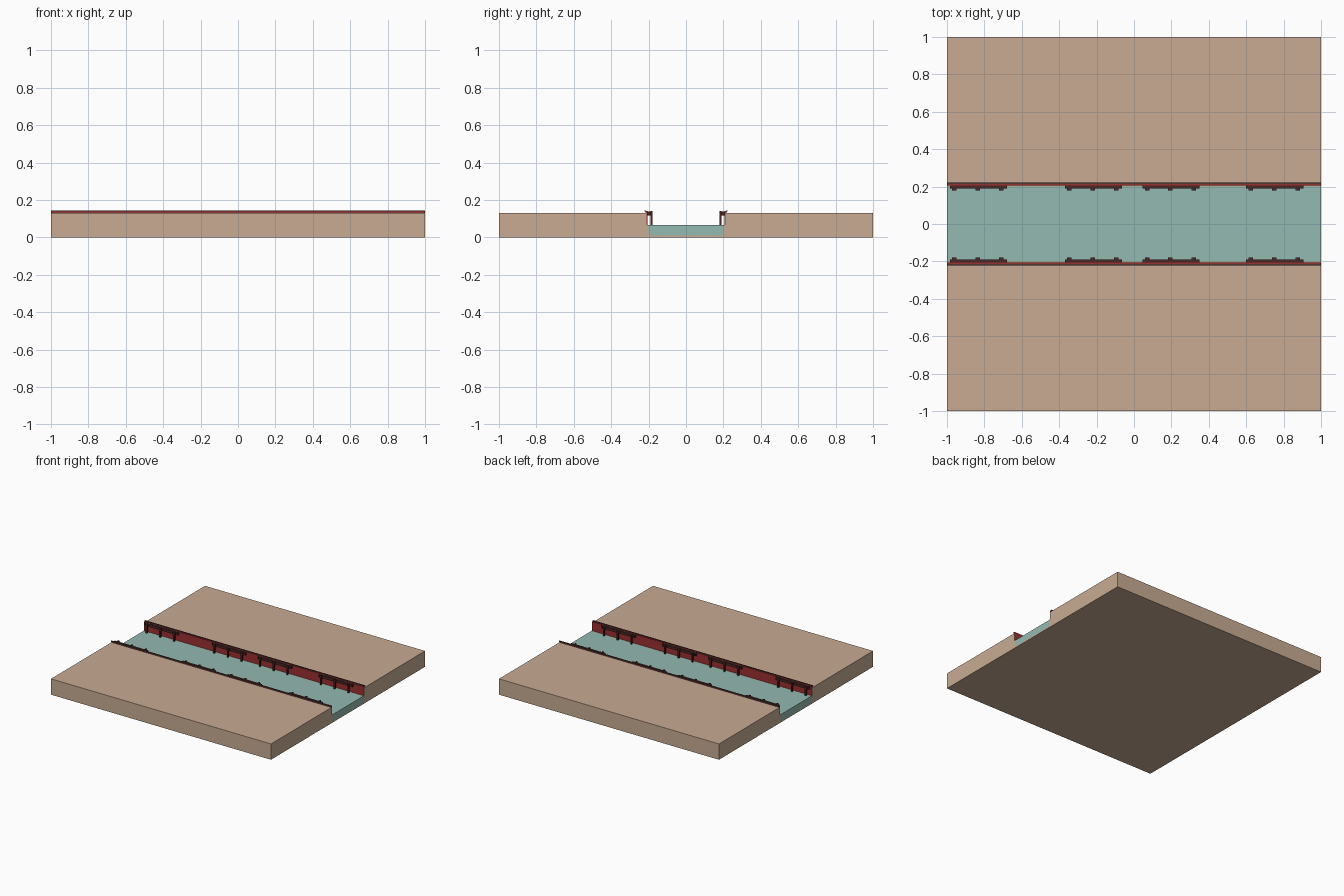
import bpy, bmesh

if "Cube" in bpy.data.objects:
    bpy.data.objects.remove(bpy.data.objects["Cube"])


def material(name, rgb):
    m = bpy.data.materials.new(name)
    m.diffuse_color = (*rgb, 1)
    m.use_nodes = True
    m.node_tree.nodes["Principled BSDF"].inputs["Base Color"].default_value = m.diffuse_color
    return m


SAND = material("sand", (0.58, 0.41, 0.29))
WATER = material("water", (0.29, 0.49, 0.44))
RED = material("rust red", (0.33, 0.03, 0.03))
WOOD = material("dark timber", (0.065, 0.02, 0.018))
CAP = material("capping brown", (0.08, 0.035, 0.035))


def mesh_object(name, bm, mat):
    bmesh.ops.recalc_face_normals(bm, faces=bm.faces)
    me = bpy.data.meshes.new(name)
    bm.to_mesh(me)
    bm.free()
    me.materials.append(mat)
    ob = bpy.data.objects.new(name, me)
    bpy.context.collection.objects.link(ob)
    return ob


def boxes(name, mat, specs, mirror=False):
    """One object from boxes given as (x0, x1, y0, y1, z0, z1)."""
    bm = bmesh.new()
    for x0, x1, y0, y1, z0, z1 in specs:
        vs = bmesh.ops.create_cube(bm, size=1)["verts"]
        for v in vs:
            v.co = (x1 if v.co.x > 0 else x0,
                    y1 if v.co.y > 0 else y0,
                    z1 if v.co.z > 0 else z0)
    ob = mesh_object(name, bm, mat)
    if mirror:
        mod = ob.modifiers.new("mirror", "MIRROR")
        mod.use_axis = (False, True, False)
    return ob


# Ground: channel-shaped profile extruded along x
profile = [(-1, 0), (1, 0), (1, 0.13), (0.21, 0.13), (0.21, 0.065), (0.2, 0.065),
           (0.2, 0.01), (-0.2, 0.01), (-0.2, 0.065), (-0.21, 0.065), (-0.21, 0.13), (-1, 0.13)]
bm = bmesh.new()
face = bm.faces.new([bm.verts.new((-1, y, z)) for y, z in profile])
new = bmesh.ops.extrude_face_region(bm, geom=[face])["geom"]
bmesh.ops.translate(bm, vec=(2, 0, 0), verts=[g for g in new if isinstance(g, bmesh.types.BMVert)])
mesh_object("river_banks", bm, SAND)

# Water filling the channel
boxes("canal_water", WATER, [(-1, 1, -0.2, 0.2, 0.01, 0.065)])

# Quay walls with a capping strip along the land side
boxes("quay_wall", RED, [(-1, 1, 0.206, 0.216, 0.035, 0.14)], True)
boxes("wall_capping", CAP, [(-1, 1, 0.214, 0.222, 0.137, 0.145)], True)

# Fender groups: rails fixed to the wall, three posts with small heads
rails, posts, heads = [], [], []
for start in (-0.985, -0.37, 0.045, 0.6):
    rails.append((start, start + 0.305, 0.19, 0.207, 0.117, 0.139))
    for i in range(3):
        x = start + 0.025 + i * 0.125
        posts.append((x - 0.006, x + 0.006, 0.178, 0.191, 0.06, 0.142))
        heads.append((x - 0.012, x + 0.012, 0.18, 0.191, 0.12, 0.136))
boxes("fender_rails", WOOD, rails, True)
boxes("fender_posts", WOOD, posts, True)
boxes("post_brackets", WOOD, heads, True)
